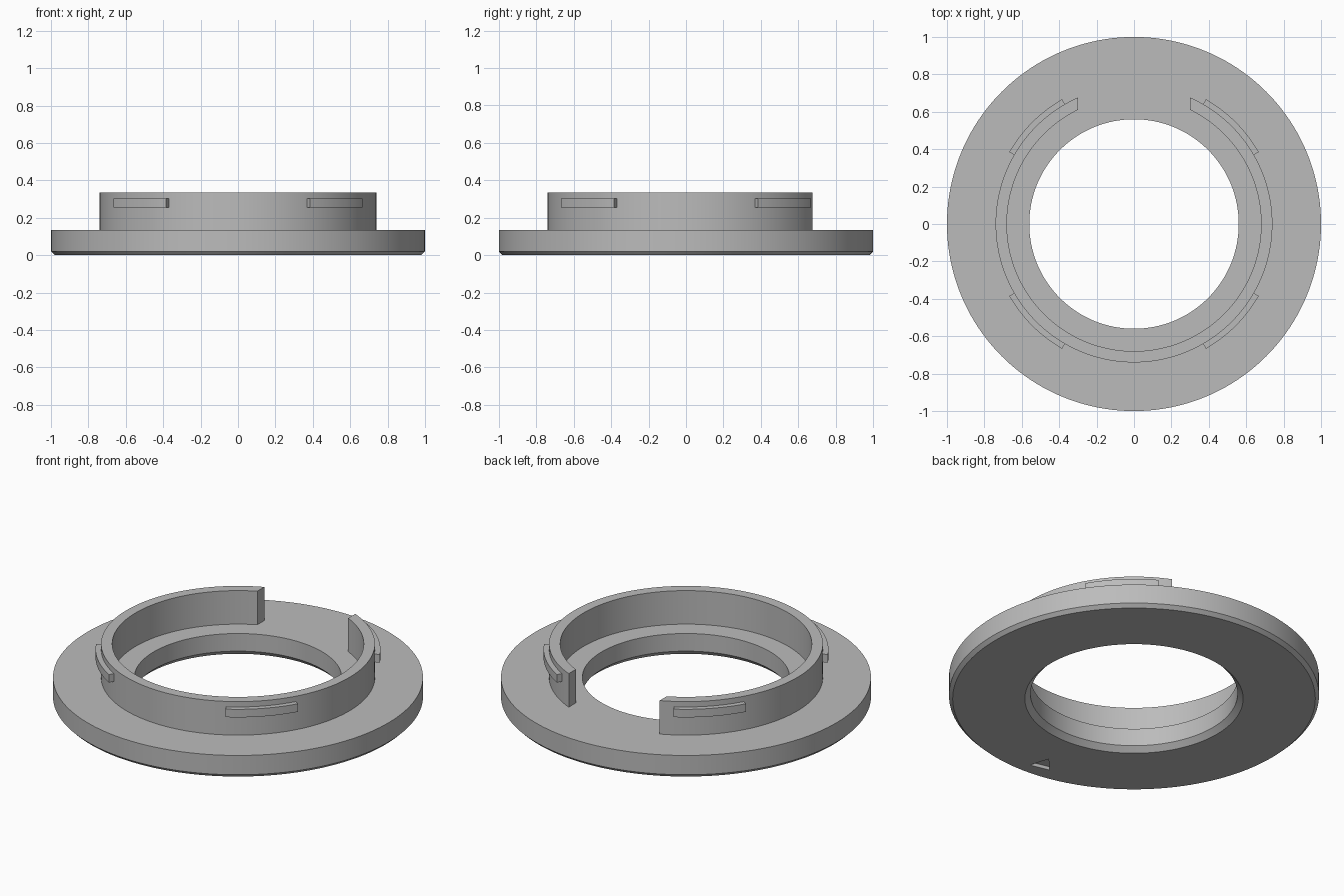
import bpy
import bmesh
from math import acos, cos, pi, radians, sin

cube = bpy.data.objects.get("Cube")
if cube:
    bpy.data.objects.remove(cube, do_unlink=True)

grey = bpy.data.materials.new("mid grey")
grey.use_nodes = True
COLOUR = (0.5, 0.5, 0.5, 1)
grey.diffuse_color = COLOUR
grey.node_tree.nodes["Principled BSDF"].inputs["Base Color"].default_value = COLOUR


def finish(name, bm):
    """Turn a bmesh into a grey object with consistent normals."""
    bmesh.ops.recalc_face_normals(bm, faces=bm.faces)
    mesh = bpy.data.meshes.new(name)
    bm.to_mesh(mesh)
    bm.free()
    mesh.materials.append(grey)
    obj = bpy.data.objects.new(name, mesh)
    bpy.context.collection.objects.link(obj)
    return obj


def activate(obj):
    bpy.ops.object.select_all(action="DESELECT")
    obj.select_set(True)
    bpy.context.view_layer.objects.active = obj


def smooth(obj):
    activate(obj)
    bpy.ops.object.shade_smooth_by_angle(angle=radians(20))


def sweep(bm, rings, closed):
    """Skin a row of equal cross-sections, capping the ends if open."""
    rows = [[bm.verts.new(p) for p in ring] for ring in rings]
    n = len(rows[0])
    pairs = list(zip(rows, rows[1:])) + ([(rows[-1], rows[0])] if closed else [])
    for a, b in pairs:
        for i in range(n):
            j = (i + 1) % n
            bm.faces.new((a[i], a[j], b[j], b[i]))
    if not closed:
        bm.faces.new(rows[0])
        bm.faces.new(rows[-1])


def arc_block(name, r_in, r_out, span_in, span_out, z0, z1, steps):
    """Curved bar whose inner and outer arcs have their own angle ranges."""
    rings = []
    for k in range(steps + 1):
        t = k / steps
        a = span_in[0] + (span_in[1] - span_in[0]) * t
        b = span_out[0] + (span_out[1] - span_out[0]) * t
        rings.append([(r * cos(ang), r * sin(ang), z) for r, ang, z in
                      ((r_in, a, z0), (r_out, b, z0), (r_out, b, z1), (r_in, a, z1))])
    bm = bmesh.new()
    sweep(bm, rings, False)
    obj = finish(name, bm)
    smooth(obj)
    return obj


# Flange: flat ring with both bottom edges chamfered
TOP = 0.135
profile = [(0.59, 0), (0.98, 0), (1, 0.02), (1, TOP), (0.56, TOP), (0.56, 0.03)]
SEGMENTS = 160
bm = bmesh.new()
sweep(bm, [[(r * cos(2 * pi * k / SEGMENTS), r * sin(2 * pi * k / SEGMENTS), z)
            for r, z in profile] for k in range(SEGMENTS)], True)
flange = finish("flange", bm)

# Triangular index mark sunk into the underside
bm = bmesh.new()
corners = [radians(-43 + 120 * i) for i in range(3)]
rings = [[(-0.081 + 0.069 * cos(a), -0.864 + 0.069 * sin(a), z) for a in corners]
         for z in (-0.05, 0.02)]
sweep(bm, rings, False)
cutter = finish("index_mark_cutter", bm)
cutter.hide_render = True
cut = flange.modifiers.new("index mark", "BOOLEAN")
cut.operation = "DIFFERENCE"
cut.solver = "EXACT"
cut.object = cutter
activate(flange)
bpy.ops.object.modifier_apply(modifier=cut.name)
bpy.data.objects.remove(cutter, do_unlink=True)
smooth(flange)

# Collar: upright wall with a straight-sided gap at the back
R_IN, R_OUT, HALF_GAP = 0.68, 0.74, 0.3


def collar_span(r):
    edge = acos(HALF_GAP / r)
    return pi - edge, 2 * pi + edge


arc_block("collar", R_IN, R_OUT, collar_span(R_IN), collar_span(R_OUT),
          TOP - 0.003, 0.335, 128)

# Four bayonet tabs around the collar
for side, middle in (("back_left", 45), ("back_right", 135),
                     ("front_right", 225), ("front_left", 315)):
    span = radians(middle - 15), radians(middle + 15)
    arc_block(side + "_tab", R_OUT - 0.005, 0.77, span, span, 0.255, 0.303, 16)
